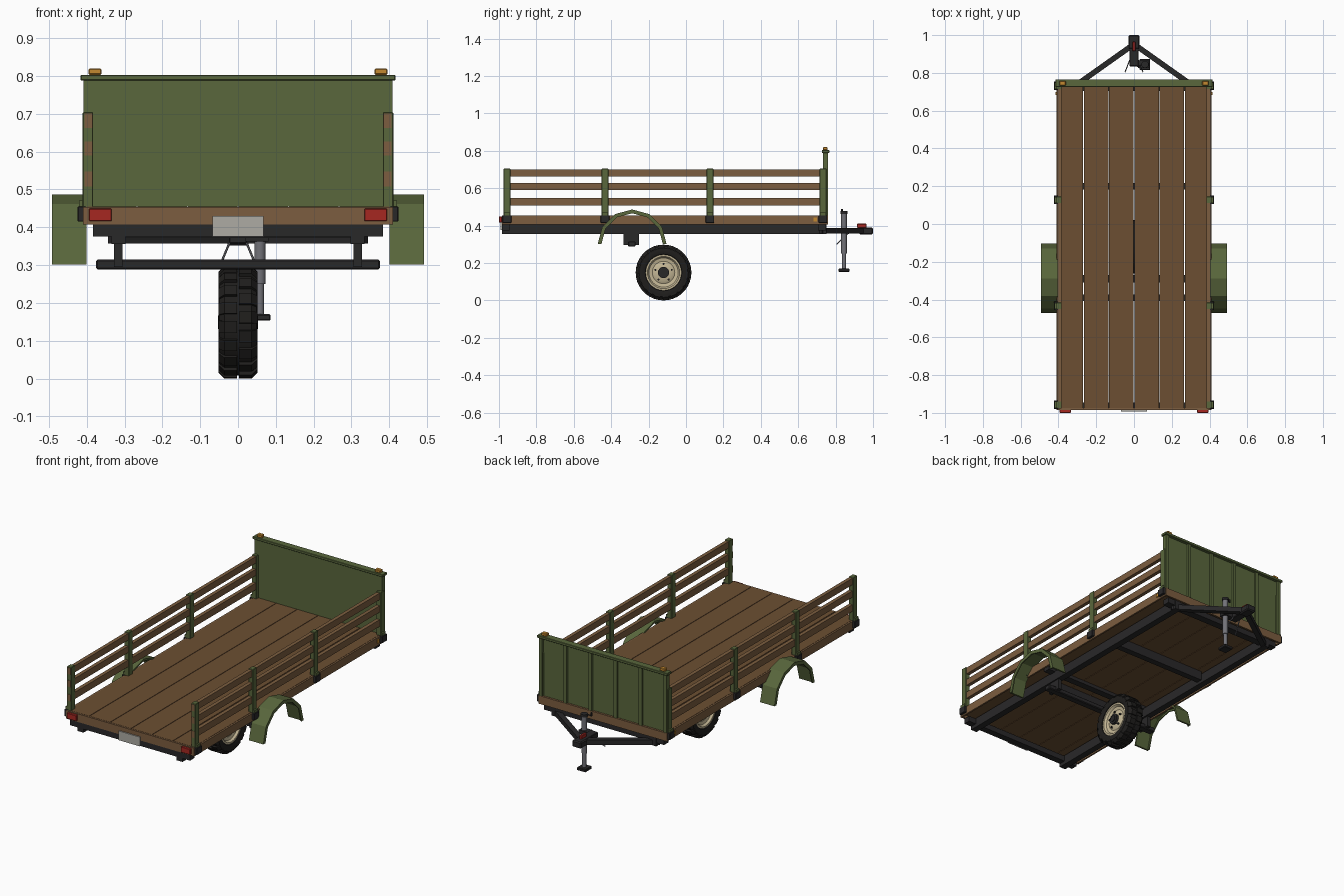
import bpy, bmesh, math
from mathutils import Vector, Matrix

if "Cube" in bpy.data.objects:
    bpy.data.objects.remove(bpy.data.objects["Cube"])

def mat(name, c):
    m = bpy.data.materials.new(name)
    m.diffuse_color = (*c, 1)
    m.use_nodes = True
    m.node_tree.nodes["Principled BSDF"].inputs["Base Color"].default_value = m.diffuse_color
    return m

GREEN = mat("green_paint", (0.10, 0.135, 0.045))
WOOD = mat("wood", (0.15, 0.078, 0.032))
SLAT = mat("slat_wood", (0.20, 0.11, 0.05))
BLACK = mat("black_steel", (0.022, 0.021, 0.022))
RUBBER = mat("rubber", (0.014, 0.013, 0.012))
CREAM = mat("cream_rim", (0.55, 0.47, 0.30))
RED = mat("red_lens", (0.38, 0.02, 0.015))
AMBER = mat("amber_lens", (0.55, 0.25, 0.03))
STEEL = mat("steel", (0.17, 0.17, 0.19))
PLATE = mat("plate_grey", (0.42, 0.41, 0.37))

def finish(name, bm, m, smooth=False):
    bmesh.ops.recalc_face_normals(bm, faces=bm.faces)
    me = bpy.data.meshes.new(name)
    bm.to_mesh(me)
    bm.free()
    me.materials.append(m)
    if smooth:
        for p in me.polygons:
            p.use_smooth = True
        me.set_sharp_from_angle(angle=math.radians(35))
    ob = bpy.data.objects.new(name, me)
    bpy.context.collection.objects.link(ob)
    return ob

def box(name, x, y, z, m, bevel=0.0):
    """Box from (min, max) pairs."""
    bm = bmesh.new()
    bmesh.ops.create_cube(bm, size=1)
    for v in bm.verts:
        for i, r in enumerate((x, y, z)):
            v.co[i] = (r[0] + r[1]) / 2 + v.co[i] * (r[1] - r[0])
    if bevel:
        bmesh.ops.bevel(bm, geom=bm.edges[:], offset=bevel, segments=1, affect='EDGES')
    return finish(name, bm, m)

def pair(name, x, y, z, m, bevel=0.0):
    """Mirrored boxes on the right and left."""
    box(name + "_right", x, y, z, m, bevel)
    box(name + "_left", (-x[1], -x[0]), y, z, m, bevel)

def rod(name, p, q, r, m, sides=12, square=False):
    p, q = Vector(p), Vector(q)
    d = q - p
    bm = bmesh.new()
    if square:
        bmesh.ops.create_cube(bm, size=1, matrix=Matrix.Diagonal((2 * r, 2 * r, d.length, 1)))
    else:
        bmesh.ops.create_cone(bm, cap_ends=True, segments=sides, radius1=r, radius2=r, depth=d.length)
    rot = d.to_track_quat('Z', 'Y').to_matrix().to_4x4()
    bm.transform(Matrix.Translation((p + q) / 2) @ rot)
    return finish(name, bm, m, not square)

def lathe_x(name, profile, centre, m, n=32, smooth=True):
    """Closed profile of (x, radius) turned around the x axis."""
    bm = bmesh.new()
    rings = []
    for k in range(n):
        a = 2 * math.pi * k / n
        rings.append([bm.verts.new((centre[0] + x, centre[1] + r * math.cos(a),
                                    centre[2] + r * math.sin(a))) for x, r in profile])
    c = len(profile)
    for k in range(n):
        A, B = rings[k], rings[(k + 1) % n]
        for j in range(c):
            bm.faces.new((A[j], A[(j + 1) % c], B[(j + 1) % c], B[j]))
    return finish(name, bm, m, smooth)

# Deck planks and edge boards
pw = 0.802 / 6
for i in range(6):
    x0 = -0.401 + i * pw
    box(f"deck_plank_{i}", (x0 + 0.0015, x0 + pw - 0.0015), (-0.975, 0.75), (0.425, 0.455), WOOD)
pair("deck_edge", (0.4, 0.41), (-0.985, 0.76), (0.407, 0.454), SLAT)
box("deck_end_rear", (-0.4, 0.4), (-0.985, -0.975), (0.407, 0.454), SLAT)
box("deck_end_front", (-0.4, 0.4), (0.75, 0.76), (0.407, 0.454), SLAT)

# Chassis
pair("frame_rail", (0.297, 0.335), (-0.985, 0.75), (0.355, 0.41), BLACK)
box("rear_beam", (-0.383, 0.383), (-0.984, -0.945), (0.375, 0.407), BLACK)
box("front_beam", (-0.383, 0.383), (0.705, 0.748), (0.375, 0.407), BLACK)
for i, y in enumerate((0.2, -0.39)):
    box(f"cross_member_{i}", (-0.3, 0.3), (y - 0.018, y + 0.018), (0.372, 0.425), BLACK)
box("deck_bearer", (-0.38, 0.38), (-0.31, -0.27), (0.405, 0.425), BLACK)

# Axle and its hangers
box("axle_beam", (-0.375, 0.375), (-0.31, -0.27), (0.288, 0.315), BLACK, 0.004)
pair("axle_hanger", (0.306, 0.328), (-0.333, -0.25), (0.295, 0.36), BLACK)

# Side fences
for i, y in enumerate((-0.957, -0.433, 0.128, 0.732)):
    pair(f"fence_post_{i}", (0.383, 0.411), (y - 0.018, y + 0.018), (0.45, 0.704), GREEN, 0.002)
    pair(f"post_foot_{i}", (0.408, 0.42), (y - 0.016, y + 0.016), (0.44, 0.47), GREEN)
    pair(f"post_pocket_{i}", (0.402, 0.424), (y - 0.023, y + 0.023), (0.415, 0.455), BLACK, 0.002)
for i, (a, b) in enumerate(((0.508, 0.547), (0.59, 0.627), (0.662, 0.7))):
    pair(f"fence_slat_{i}", (0.385, 0.406), (-0.977, 0.728), (a, b), SLAT)

# Headboard with ribs and cap
box("headboard_panel", (-0.408, 0.408), (0.732, 0.748), (0.455, 0.792), GREEN)
for i, x in enumerate((-0.398, -0.24, -0.08, 0.08, 0.24, 0.398)):
    box(f"headboard_rib_{i}", (x - 0.01, x + 0.01), (0.747, 0.76), (0.455, 0.792), GREEN)
box("headboard_cap", (-0.416, 0.416), (0.726, 0.766), (0.788, 0.803), GREEN, 0.002)
pair("top_marker_light", (0.361, 0.395), (0.733, 0.757), (0.803, 0.82), AMBER, 0.003)
pair("side_marker_light", (0.408, 0.415), (0.682, 0.7), (0.423, 0.443), AMBER)

# Rear lights and plate
pair("tail_light", (0.334, 0.394), (-1.0, -0.984), (0.416, 0.449), RED, 0.002)
box("number_plate", (-0.068, 0.068), (-0.992, -0.985), (0.376, 0.429), PLATE)

# Arched mudguards
def mudguard(name, s):
    bm = bmesh.new()
    prof = [(0.4, 0.184), (0.492, 0.184), (0.492, 0.164), (0.485, 0.164), (0.485, 0.174), (0.4, 0.174)]
    rows = []
    for k in range(7):
        a = math.pi * k / 6
        rows.append([bm.verts.new((s * x, -0.288 + r * math.cos(a), 0.302 + r * math.sin(a)))
                     for x, r in prof])
    for A, B in zip(rows, rows[1:]):
        for j in range(6):
            bm.faces.new((A[j], A[(j + 1) % 6], B[(j + 1) % 6], B[j]))
    bm.faces.new(rows[0])
    bm.faces.new(rows[-1])
    finish(name, bm, GREEN)

mudguard("mudguard_right", 1)
mudguard("mudguard_left", -1)

# Central wheel: tyre, tread blocks, rim, hub, nuts
C = (0, -0.12, 0.149)
half = [(0.036, 0.092), (0.046, 0.098), (0.052, 0.115), (0.049, 0.13), (0.036, 0.141)]
lathe_x("tyre", half + [(-x, r) for x, r in reversed(half)], C, RUBBER)
bm = bmesh.new()
for k in range(18):
    for s in (-1, 1):
        a = 2 * math.pi * (k + (0.25 if s > 0 else -0.25)) / 18
        M = Matrix.Translation(C) @ Matrix.Rotation(a, 4, 'X')
        g = [(0.002, 0.136), (0.002, 0.1485), (0.036, 0.1485), (0.052, 0.132), (0.05, 0.122)]
        ends = [[bm.verts.new(M @ Vector((s * x, t, r))) for x, r in g] for t in (-0.0155, 0.0155)]
        for j in range(5):
            bm.faces.new((ends[0][j], ends[0][(j + 1) % 5], ends[1][(j + 1) % 5], ends[1][j]))
        for e in ends:
            bm.faces.new(e)
finish("tyre_tread", bm, RUBBER)
rim = [(0.042, 0.096), (0.042, 0.086), (0.03, 0.078), (0.026, 0.06), (0.034, 0.045), (0.034, 0.02)]
lathe_x("rim", rim + [(-x, r) for x, r in reversed(rim)], C, CREAM)
rod("hub", (-0.048, C[1], C[2]), (0.048, C[1], C[2]), 0.03, BLACK, 20)
rod("hub_cap", (-0.053, C[1], C[2]), (0.053, C[1], C[2]), 0.018, BLACK, 16)
for k in range(5):
    a = 2 * math.pi * k / 5 + math.pi / 2
    y, z = C[1] + 0.046 * math.cos(a), C[2] + 0.046 * math.sin(a)
    rod(f"wheel_nut_{k}", (-0.041, y, z), (0.041, y, z), 0.006, BLACK, 6)

# Drawbar, coupler and safety cables
for s, side in ((1, "right"), (-1, "left")):
    rod(f"drawbar_{side}", (s * 0.335, 0.715, 0.372), (s * 0.01, 0.945, 0.372), 0.0145, BLACK, square=True)
    rod(f"safety_cable_{side}", (s * 0.022, 0.87, 0.36), (s * 0.047, 0.805, 0.3), 0.003, STEEL, 6)
box("coupler_body", (-0.024, 0.024), (0.835, 0.95), (0.357, 0.388), BLACK, 0.003)
box("coupler_head", (-0.029, 0.029), (0.925, 1.0), (0.352, 0.39), BLACK, 0.006)
box("coupler_latch", (-0.008, 0.008), (0.915, 0.965), (0.388, 0.41), RED, 0.003)

# Jockey stand
J = (0.058, 0.845)
rod("jack_tube", (*J, 0.25), (*J, 0.465), 0.015, STEEL, 16)
rod("jack_leg", (*J, 0.165), (*J, 0.26), 0.011, STEEL, 16)
box("jack_foot", (0.03, 0.086), (0.816, 0.874), (0.153, 0.17), BLACK, 0.003)
box("jack_bracket", (0.02, 0.08), (0.825, 0.865), (0.362, 0.384), BLACK)
rod("jack_cap", (*J, 0.462), (*J, 0.477), 0.019, BLACK, 16)
rod("jack_crank", (0.058, 0.845, 0.472), (0.02, 0.835, 0.472), 0.004, BLACK, 8)
rod("jack_crank_knob", (0.02, 0.835, 0.468), (0.02, 0.835, 0.488), 0.005, BLACK, 8)
